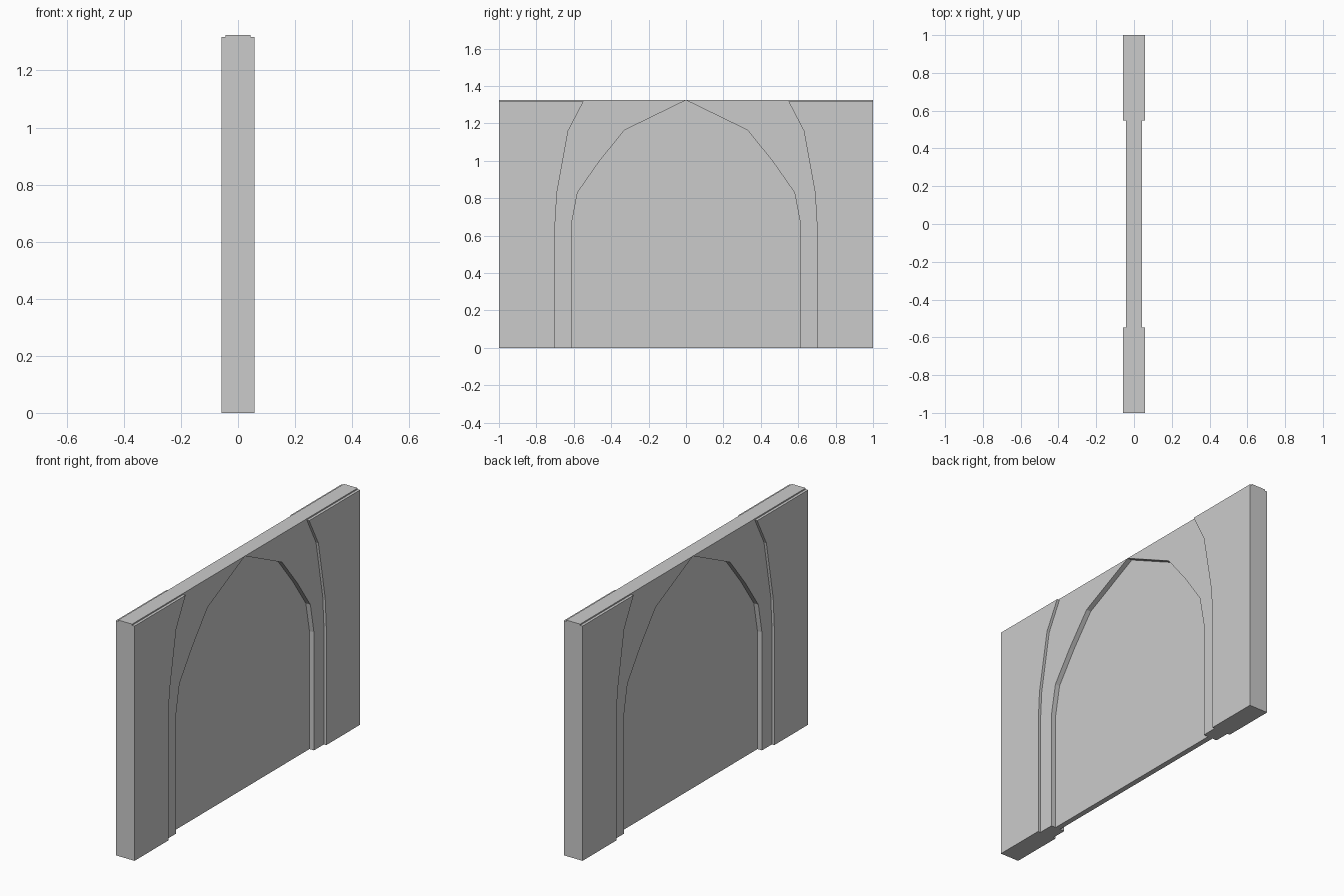
import bpy, bmesh

if "Cube" in bpy.data.objects:
    bpy.data.objects.remove(bpy.data.objects["Cube"])

TOP = 1.324      # top of the wall core
FACE_TOP = 1.317 # top of the raised facings

# Half outlines as (y, z)
INNER = [(0.612, 0), (0.612, 0.662), (0.58, 0.83), (0.465, 0.995), (0.33, 1.163), (0, TOP)]
OUTER = [(0.70, 0), (0.70, 0.66), (0.69, 0.83), (0.63, 1.16), (0.548, FACE_TOP)]


def slab(name, outline, x0, x1):
    """Extrude a (y, z) outline from x0 to x1."""
    bm = bmesh.new()
    face = bm.faces.new([bm.verts.new((x0, y, z)) for y, z in outline])
    new = bmesh.ops.extrude_face_region(bm, geom=[face])["geom"]
    bmesh.ops.translate(bm, vec=(x1 - x0, 0, 0),
                        verts=[g for g in new if isinstance(g, bmesh.types.BMVert)])
    bmesh.ops.recalc_face_normals(bm, faces=bm.faces[:])
    mesh = bpy.data.meshes.new(name)
    bm.to_mesh(mesh)
    bm.free()
    obj = bpy.data.objects.new(name, mesh)
    bpy.context.collection.objects.link(obj)
    return obj


def mirror(outline, s):
    return [(s * y, z) for y, z in outline]


# Recessed panel filling the arch
slab("arch_panel", INNER + mirror(INNER[-2::-1], -1), -0.015, 0.015)

for side, s in (("right", 1), ("left", -1)):
    # Wall core around the arch
    slab(f"arch_wall_{side}", mirror(INNER + [(1, TOP), (1, 0)], s), -0.043, 0.043)
    # Raised facings on both wall faces
    for face, f in (("outer", 1), ("inner", -1)):
        slab(f"pier_facing_{side}_{face}",
             mirror(OUTER + [(1, FACE_TOP), (1, 0)], s), f * 0.043, f * 0.058)
